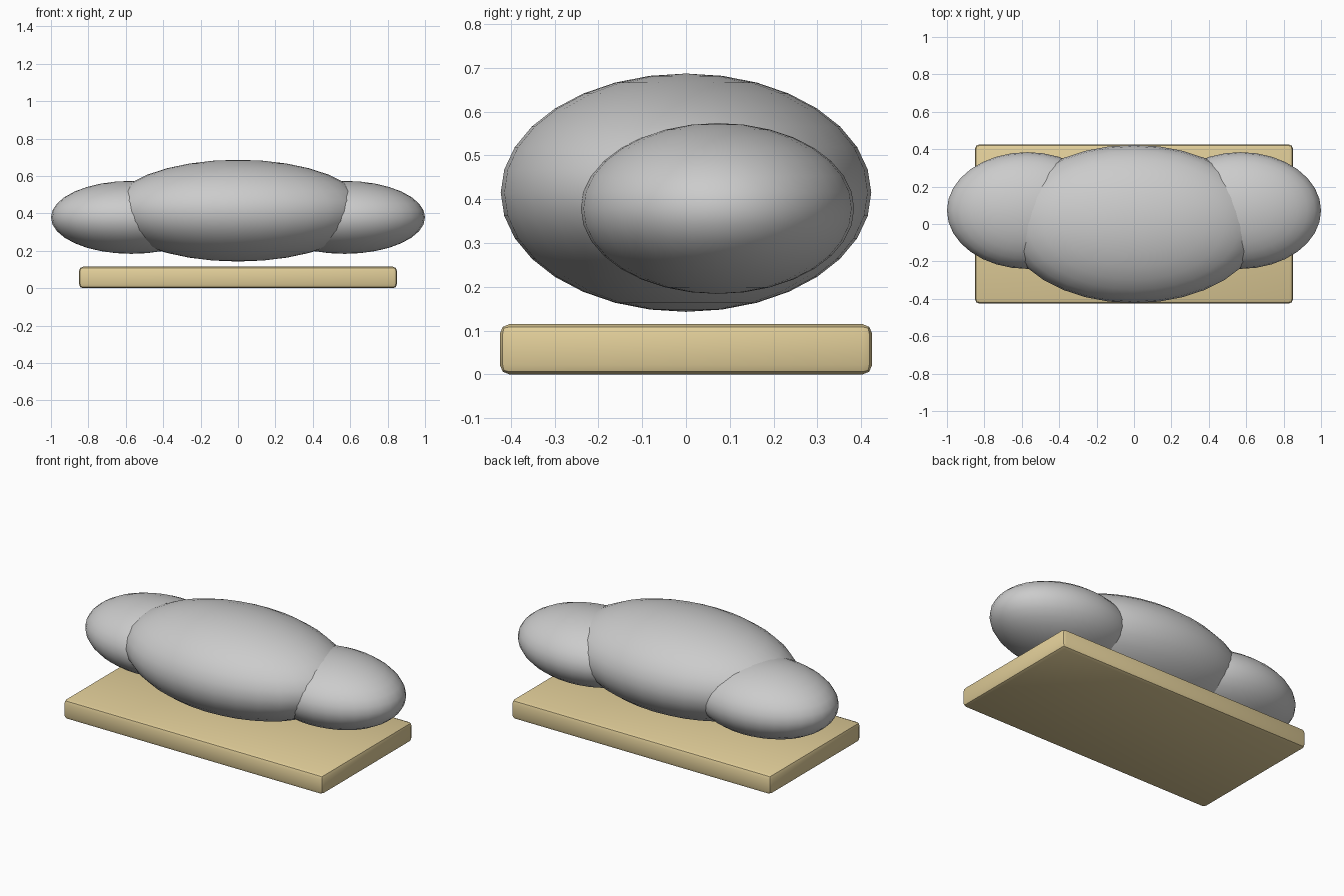
import bpy

if "Cube" in bpy.data.objects:
    bpy.data.objects.remove(bpy.data.objects["Cube"])

tan = bpy.data.materials.new("tan_board")
tan.diffuse_color = (0.76, 0.62, 0.32, 1)
tan.use_nodes = True
tan.node_tree.nodes["Principled BSDF"].inputs["Base Color"].default_value = tan.diffuse_color


def ellipsoid(name, centre, radii):
    bpy.ops.mesh.primitive_uv_sphere_add(segments=32, ring_count=16, radius=1, location=centre)
    ob = bpy.context.object
    ob.name = name
    ob.scale = radii
    bpy.ops.object.transform_apply(location=False, rotation=False, scale=True)
    bpy.ops.object.shade_smooth()
    return ob


# Rounded base board
bpy.ops.mesh.primitive_cube_add(size=1, location=(0, 0, 0.0575))
board = bpy.context.object
board.name = "base_board"
board.scale = (1.70, 0.85, 0.115)
bpy.ops.object.transform_apply(location=False, rotation=False, scale=True)
bevel = board.modifiers.new("soft_edges", 'BEVEL')
bevel.width = 0.022
bevel.segments = 2
board.data.materials.append(tan)
bpy.ops.object.modifier_apply(modifier=bevel.name)
bpy.ops.object.shade_smooth_by_angle()

# Large central lobe
ellipsoid("centre_lobe", (0, 0, 0.415), (0.685, 0.423, 0.272))

# Smaller lobes on both sides, set slightly back
for side, name in ((-1, "left_lobe"), (1, "right_lobe")):
    ellipsoid(name, (side * 0.57, 0.072, 0.379), (0.43, 0.312, 0.195))
